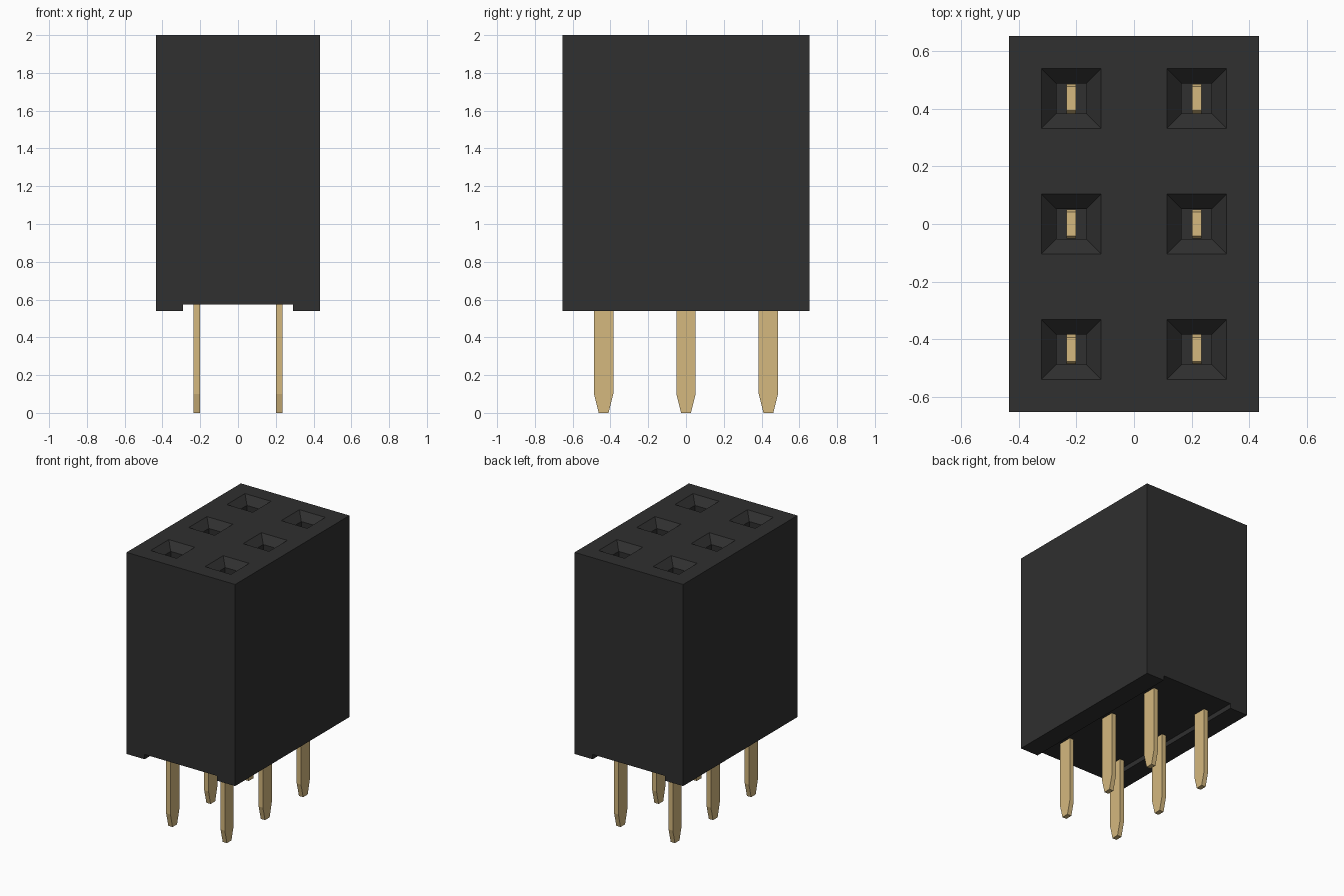
import bpy
import bmesh

cube = bpy.data.objects.get("Cube")
if cube:
    bpy.data.objects.remove(cube, do_unlink=True)

PITCH = 0.436
CENTRES = [(x, y) for x in (-PITCH / 2, PITCH / 2) for y in (-PITCH, 0, PITCH)]


def material(name, rgb, rough):
    m = bpy.data.materials.new(name)
    m.use_nodes = True
    m.diffuse_color = (*rgb, 1)
    bsdf = m.node_tree.nodes["Principled BSDF"]
    bsdf.inputs["Base Color"].default_value = (*rgb, 1)
    bsdf.inputs["Roughness"].default_value = rough
    return m


def make_object(name, bm, mat):
    bmesh.ops.recalc_face_normals(bm, faces=bm.faces)
    mesh = bpy.data.meshes.new(name)
    bm.to_mesh(mesh)
    bm.free()
    mesh.materials.append(mat)
    ob = bpy.data.objects.new(name, mesh)
    bpy.context.collection.objects.link(ob)
    return ob


def loft(bm, rings):
    """Skin closed rings of equal length and cap both ends."""
    loops = [[bm.verts.new(p) for p in ring] for ring in rings]
    n = len(loops[0])
    for a, b in zip(loops, loops[1:]):
        for i in range(n):
            j = (i + 1) % n
            bm.faces.new((a[i], a[j], b[j], b[i]))
    bm.faces.new(loops[0])
    bm.faces.new(loops[-1])


def square(cx, cy, half, z):
    return [(cx + sx * half, cy + sy * half, z)
            for sx, sy in ((-1, -1), (1, -1), (1, 1), (-1, 1))]


black = material("black plastic", (0.029, 0.029, 0.029), 0.7)
gold = material("gold metal", (0.66, 0.48, 0.21), 0.5)

# Housing: block profile with a shallow channel underneath, run along y
profile = [(-0.435, 0.54), (-0.29, 0.54), (-0.29, 0.575), (0.29, 0.575),
           (0.29, 0.54), (0.435, 0.54), (0.435, 2.0), (-0.435, 2.0)]
bm = bmesh.new()
loft(bm, [[(x, y, z) for x, z in profile] for y in (-0.654, 0.654)])
housing = make_object("housing", bm, black)

# Sockets: square wells with funnel mouths
bm = bmesh.new()
for cx, cy in CENTRES:
    loft(bm, [square(cx, cy, half, z) for half, z in
              ((0.052, 0.95), (0.052, 1.948), (0.104, 2.0), (0.104, 2.05))])
cutter = make_object("socket_cutter", bm, black)
cutter.hide_render = True

mod = housing.modifiers.new("sockets", "BOOLEAN")
mod.operation = "DIFFERENCE"
mod.solver = "EXACT"
mod.object = cutter
bpy.context.view_layer.objects.active = housing
bpy.ops.object.modifier_apply(modifier=mod.name)
bpy.data.objects.remove(cutter, do_unlink=True)

# Pins: flat blades with a tapered lower tip and chamfered upper end
half_blade = [(0.026, 0.0), (0.051, 0.10), (0.051, 1.24), (0.042, 1.26)]
blade = half_blade + [(-y, z) for y, z in reversed(half_blade)]
for i, (cx, cy) in enumerate(CENTRES):
    bm = bmesh.new()
    loft(bm, [[(cx + dx, cy + y, z) for y, z in blade] for dx in (-0.017, 0.017)])
    make_object(f"pin_{i + 1}", bm, gold)
